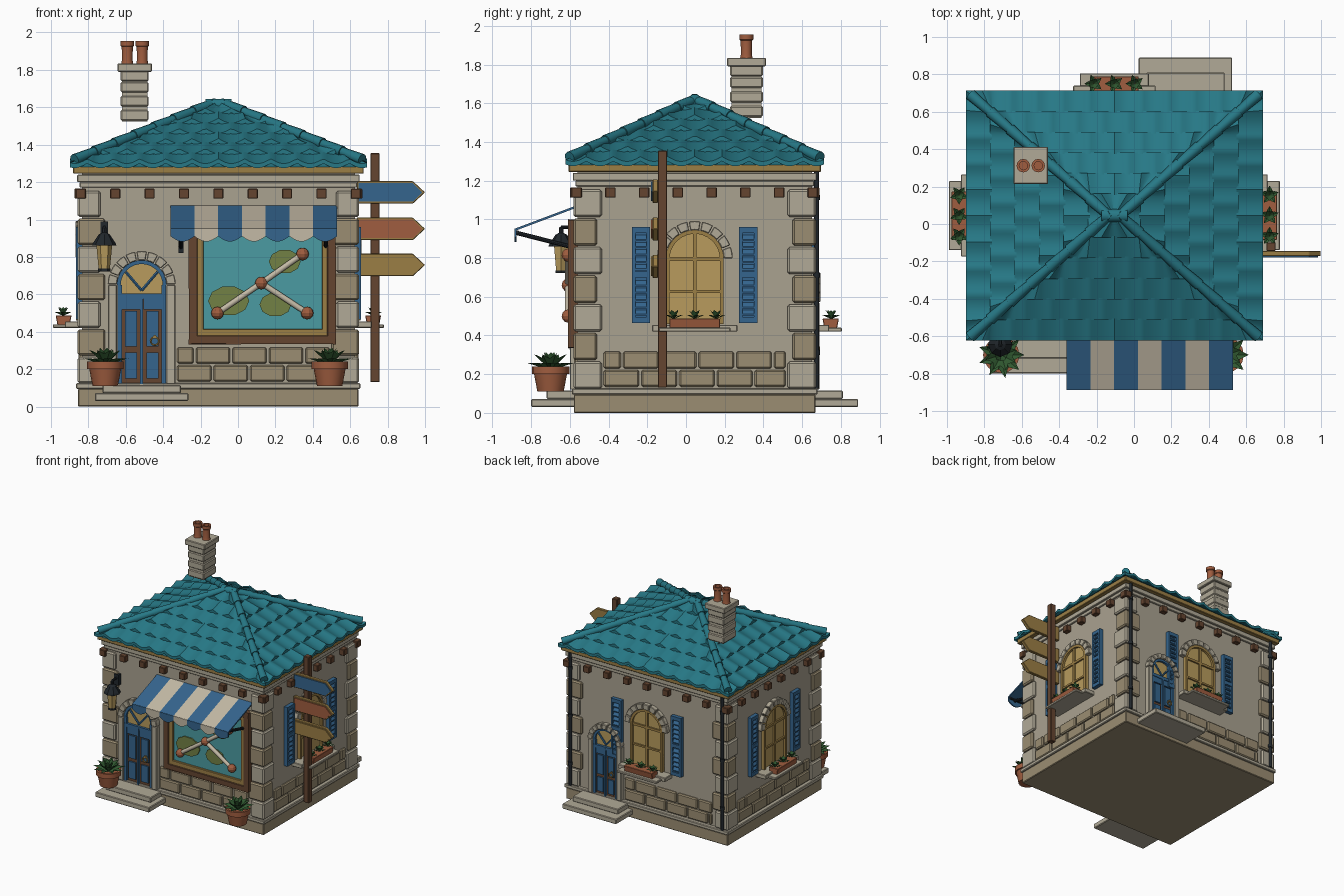
import bpy, bmesh
from math import sin, cos, pi, radians
from mathutils import Matrix, Vector

if "Cube" in bpy.data.objects:
    bpy.data.objects.remove(bpy.data.objects["Cube"])

PALETTE = dict(stone=(.44, .40, .31), tan=(.33, .27, .17), wall=(.40, .36, .28), teal=(.02, .19, .24),
               blue=(.035, .13, .27), wood=(.13, .06, .03), gold=(.33, .21, .06), glow=(.48, .33, .11),
               clay=(.35, .11, .05), green=(.03, .10, .03), leaf=(.17, .22, .06), dark=(.015, .02, .025),
               glass=(.07, .33, .36), cream=(.55, .49, .38))
MATS = {}
for key, c in PALETTE.items():
    MATS[key] = bpy.data.materials.new(key)
    MATS[key].diffuse_color = (*c, 1)
I = Matrix()
T = Matrix.Translation


def add(name, parts, mat, M=I, bevel=0, smooth=False):
    """Join (verts, faces) parts into one object."""
    bm = bmesh.new()
    for vs, fs in parts:
        bv = [bm.verts.new(M @ Vector(v)) for v in vs]
        for f in fs:
            bm.faces.new([bv[i] for i in f])
    bmesh.ops.remove_doubles(bm, verts=bm.verts, dist=1e-6)
    bmesh.ops.recalc_face_normals(bm, faces=bm.faces)
    me = bpy.data.meshes.new(name)
    bm.to_mesh(me)
    bm.free()
    me.materials.append(MATS[mat])
    ob = bpy.data.objects.new(name, me)
    bpy.context.collection.objects.link(ob)
    if bevel:
        b = ob.modifiers.new("bevel", 'BEVEL')
        b.width, b.segments = bevel, 1
    if smooth:
        bpy.context.view_layer.objects.active = ob
        ob.select_set(True)
        bpy.ops.object.shade_smooth_by_angle(angle=radians(40))
        ob.select_set(False)
    return ob


def prism(pts, a, b, axis='y'):
    put = {'x': lambda p, t: (t, p[0], p[1]), 'y': lambda p, t: (p[0], t, p[1]), 'z': lambda p, t: (p[0], p[1], t)}[axis]
    n = len(pts)
    return ([put(p, t) for t in (a, b) for p in pts],
            [list(range(n)), list(range(n, 2 * n))] + [[i, (i + 1) % n, n + (i + 1) % n, n + i] for i in range(n)])


def box(x0, x1, y0, y1, z0, z1):
    return prism([(x0, y0), (x1, y0), (x1, y1), (x0, y1)], z0, z1, 'z')


def lathe(prof, n, c):
    vs = [(c[0] + r * cos(2 * pi * i / n), c[1] + r * sin(2 * pi * i / n), c[2] + z) for r, z in prof for i in range(n)]
    fs = [[j * n + i, j * n + (i + 1) % n, (j + 1) * n + (i + 1) % n, (j + 1) * n + i]
          for j in range(len(prof) - 1) for i in range(n)]
    return vs, fs + [list(range(n)), list(range((len(prof) - 1) * n, len(prof) * n))]


def tube(p, q, r0, r1=None, n=10):
    p, q = Vector(p), Vector(q)
    vs, fs = lathe([(r0, 0), (r1 or r0, (q - p).length)], n, (0, 0, 0))
    R = T(p) @ (q - p).to_track_quat('Z', 'Y').to_matrix().to_4x4()
    return [R @ Vector(v) for v in vs], fs


def arc(cx, cz, r, a0, a1, n):
    return [(cx + r * cos(a0 + (a1 - a0) * i / n), cz + r * sin(a0 + (a1 - a0) * i / n)) for i in range(n + 1)]


def arch(hw, z0, zs):
    return [(-hw, z0), (hw, z0)] + arc(0, zs, hw, 0, pi, 16)


def voussoirs(r0, r1, zs, y0, y1, n=9, gap=.02):
    return [prism(arc(0, zs, r1, pi * k / n + gap, pi * (k + 1) / n - gap, 2)
                  + arc(0, zs, r0, pi * (k + 1) / n - gap, pi * k / n + gap, 2), y0, y1) for k in range(n)]


def leaves(c, n, length, width, tilt, turn=0):
    out = []
    for i in range(n):
        a = 2 * pi * i / n + turn
        d, s = Vector((cos(a) * cos(tilt), sin(a) * cos(tilt), sin(tilt))), Vector((-sin(a), cos(a), 0))
        c0, up = Vector(c), Vector((0, 0, width * .5))
        m = c0 + d * length * .55
        out.append(([c0, m + s * width + up, c0 + d * length, m - s * width + up, m], [(0, 4, 1), (1, 4, 2), (2, 4, 3), (3, 4, 0)]))
    return out


# ---- body: plinth, walls, cornice
HX, HY = .73, .605
C = T((-.105, .045, 0))
slab = lambda ex, z0, z1: box(-HX - ex, HX + ex, -HY - ex, HY + ex, z0, z1)
add("plinth", [slab(.02, 0, .095)], 'tan', C, .005)
add("plinth_lip", [slab(.03, .095, .125)], 'stone', C, .005)
add("walls", [slab(0, .12, 1.25)], 'wall', C)
add("cornice", [slab(.012, 1.17, 1.2), slab(.025, 1.2, 1.24)], 'stone', C, .004)
add("eave_fascia", [slab(.047, 1.245, 1.285)], 'gold', C, .004)

# ---- per-wall trim; local -y points out of each wall
WALLS = {'front': (0, HX, HY), 'right': (90, HY, HX), 'back': (180, HX, HY), 'left': (270, HY, HX)}
frame = {}
for key, (ang, hw, d) in WALLS.items():
    M = frame[key] = C @ Matrix.Rotation(radians(ang), 4, 'Z') @ T((0, -d, 0))
    n = 9 if hw == HX else 8
    xs = [(-1 + 2 * i / (n - 1)) * (hw + .005) for i in range(n)]
    add(key + "_eave_brackets", [box(x - .027, x + .027, -.04, .01, 1.112, 1.165) for x in xs], 'wood', M, .004)
    lo = {'front': -.22, 'back': -.21}.get(key, -hw + .135)
    hi, blocks = hw - .135, []
    for row in range(2):
        x = lo - row * .095
        while x < hi - .02:
            a, b = max(x, lo), min(x + .183, hi)
            blocks.append(box(a, b, -.018, .01, .135 + row * .095, .222 + row * .095))
            x += .195
    add(key + "_wainscot_blocks", blocks, 'tan', M, .008)

# corner quoins, alternating long and short
for i in range(7):
    z, (a, b) = .125 + i * .148, ((.125, .10) if i % 2 else (.10, .125))
    q = [box(*sorted((sx * (HX + .022), sx * (HX - a))), *sorted((sy * (HY + .022), sy * (HY - b))), z, z + .14)
         for sx in (-1, 1) for sy in (-1, 1)]
    add("corner_stones", q, 'tan' if i % 2 else 'stone', C, .01)

# ---- hipped roof with rows of scooped tiles
EX, EY, Z0, RISE, ROWS, TW = .785, .66, 1.295, .325, 6, .14
add("roof_core", [([(-EX, -EY, 1.28), (EX, -EY, 1.28), (EX, EY, 1.28), (-EX, EY, 1.28), (0, 0, Z0 + RISE - .01)],
                   [(0, 1, 2, 3), (0, 1, 4), (1, 2, 4), (2, 3, 4), (3, 0, 4)])], 'teal', C)
for key, (ang, hw, _) in WALLS.items():
    W, D = (EX, EY) if hw == HX else (EY, EX)
    parts = []
    for j in range(ROWS):
        t0, t1 = j / ROWS - .012, (j + 1) / ROWS
        w0, w1 = W * (1 - t0), W * (1 - t1)
        n = max(8, int(2 * w0 / TW * 8))
        vs = []
        for i in range(n + 1):
            u = -w0 + 2 * w0 * i / n
            dip = sin(pi * ((u / TW + .5 * (j % 2)) % 1))
            v = max(-w1, min(w1, u))
            vs += [(u, -D * (1 - t0), Z0 + RISE * t0 + .034 - .026 * dip - h) for h in (.024, 0)]
            vs.append((v, -D * (1 - t1), Z0 + RISE * t1 + .012 - .01 * dip))
        parts.append((vs, [(3 * i + k, 3 * i + 3 + k, 3 * i + 4 + k, 3 * i + 1 + k) for i in range(n) for k in (0, 1)]))
    add(key + "_roof_tiles", parts, 'teal', C @ Matrix.Rotation(radians(ang), 4, 'Z'), smooth=True)
hips = []
for sx in (-1, 1):
    for sy in (-1, 1):
        a, b = Vector((sx * EX * .98, sy * EY * .98, Z0 + .025)), Vector((sx * .03, 0, Z0 + RISE))
        hips += [tube(a.lerp(b, k / 7), a.lerp(b, (k + 1.12) / 7), .031, .024) for k in range(7)]
add("hip_ridge_caps", hips + [tube((-.07, 0, 1.612), (.07, 0, 1.612), .035)], 'teal', C, smooth=True)

# ---- chimney
add("chimney_stack", [box(-.62, -.485, .235, .39, 1.525, 1.795)], 'stone')
add("chimney_bands", [box(-.627, -.478, .228, .397, z, z + .055) for z in (1.53, 1.605, 1.68, 1.74)], 'stone', I, .006)
add("chimney_cap", [box(-.645, -.46, .213, .413, 1.79, 1.835)], 'stone', I, .005)
add("chimney_pots", [lathe([(.032, 0), (.028, .02), (.03, .09), (.036, .095), (.036, .12), (.022, .12), (.022, .06)], 12, (x, .312, 1.834))
                     for x in (-.592, -.512)], 'clay', smooth=True)


# ---- arched doors
def door(key, u, s):
    M = frame[key] @ T((u, 0, .12)) @ Matrix.Diagonal((s, 1, s, 1))
    n = key + "_door_"
    add(n + "surround", [box(x, x + .048, -.04, .01, 0, .53) for x in (-.18, .132)] + voussoirs(.132, .182, .53, -.045, .01), 'stone', M, .004)
    add(n + "fanlight", [prism(arch(.13, .47, .53), -.01, .005)], 'glow', M)
    add(n + "back_frame", [box(-.13, .13, -.012, .005, 0, .47)], 'wood', M)
    parts = [box(-.13, .13, -.03, 0, .455, .485), box(-.008, .008, -.032, 0, 0, .47)]
    for k in (-1, 1):
        parts += [box(*sorted((k * .106, k * .13)), -.028, 0, 0, .53), box(*sorted((k * .025, k * .09)), -.024, 0, .03, .17),
                  box(*sorted((k * .025, k * .09)), -.024, 0, .20, .39), box(*sorted((k * .01, k * .11)), -.024, 0, .4, .46),
                  tube((0, -.015, .5), (k * .085, -.015, .6), .009, n=6)]
    add(n + "leaves", parts + voussoirs(.112, .132, .53, -.028, 0, 9, 0), 'blue', M)
    ring = [(.07 + .022 * cos(i * pi / 5), -.035, .23 + .022 * sin(i * pi / 5)) for i in range(11)]
    add(n + "knocker", [tube(ring[i], ring[i + 1], .006, n=6) for i in range(10)] + [tube((.07, -.01, .252), (.07, -.042, .252), .01)], 'gold', M)
    add(n + "steps", [box(-.25, .25, -.24, .01, .03, .072), box(-.21, .21, -.16, .01, .072, .115)], 'stone', frame[key] @ T((u, 0, 0)), .005)


door('front', -.41, 1)
door('back', -.38, .85)


# ---- arched windows with shutters and flower boxes
def window(key):
    M = frame[key]
    n = key + "_window_"
    add(n + "pane", [prism(arch(.15, .46, .795), -.012, .005)], 'glow', M)
    bars = [box(-.009, .009, -.025, 0, .46, .94), box(-.145, .145, -.025, 0, .785, .805), box(-.145, .145, -.025, 0, .62, .635)]
    bars += [box(*sorted((k * .13, k * .15)), -.03, 0, .46, .795) for k in (-1, 1)]
    add(n + "frame", bars + voussoirs(.13, .15, .795, -.03, 0, 9, 0), 'gold', M)
    add(n + "arch_stones", voussoirs(.15, .197, .795, -.035, .01), 'stone', M, .004)
    parts = []
    for k in (-1, 1):
        span = lambda a, b: sorted((k * a, k * b))
        parts += [box(*span(.23, .325), -.012, 0, .465, .96)]
        parts += [box(*span(a, a + .018), -.032, 0, .465, .96) for a in (.23, .307)]
        parts += [box(*span(.23, .325), -.032, 0, z, z + .03) for z in (.465, .7, .93)]
        parts += [prism([(-.012, z), (-.03, z - .008), (-.03, z), (-.012, z + .022)], *span(.248, .307), 'x')
                  for z0 in (.51, .745) for z in [z0 + .038 * i for i in range(5)]]
    add(n + "shutters", parts, 'blue', M)
    add(n + "sill", [box(-.22, .22, -.09, .01, .42, .455), box(-.185, .185, -.155, -.08, .42, .44)], 'stone', M, .004)
    add(n + "flower_box", [prism([(-.065, .435), (-.13, .435), (-.14, .488), (-.055, .488)], -.13, .13, 'x')], 'clay', M, .003)
    add(n + "box_plants", [l for x in (-.11, 0, .11) for t, m in ((.4, 0), (1, .6))
                           for l in leaves((x, -.1, .485), 5, .055, .014, t, m)], 'green', M)


for key in ('right', 'back', 'left'):
    window(key)

# ---- shop window with decorative panel, wall plane y = -0.56
Y = -.56
rim = lambda x0, x1, z0, z1, w, d: [box(x0, x0 + w, Y - d, Y, z0, z1), box(x1 - w, x1, Y - d, Y, z0, z1),
                                    box(x0, x1, Y - d, Y, z0, z0 + w), box(x0, x1, Y - d, Y, z1 - w, z1)]
add("shop_window_outer_frame", rim(-.262, .522, .335, 1.0, .045, .05), 'wood', I, .003)
add("shop_window_inner_frame", rim(-.222, .485, .378, .96, .037, .042), 'gold', I, .003)
add("shop_window_glass", [box(-.19, .45, Y - .025, Y, .41, .93)], 'glass')
add("panel_leaf_shapes", [prism([(x + a * cos(i * pi / 5), z + b * sin(i * pi / 5)) for i in range(10)], Y - .035, Y - .02)
                          for x, z, a, b in ((-.05, .565, .11, .08), (.25, .775, .085, .065), (.2, .545, .085, .065))], 'leaf')
nodes = [(.125, Y - .05, .66), (.345, Y - .05, .815), (.37, Y - .05, .5), (-.11, Y - .05, .5)]
add("panel_rods", [tube(nodes[0], q, .016) for q in nodes[1:]], 'cream', smooth=True)
add("panel_balls", [lathe([(.034 * sin(i * pi / 6) + 1e-7, -.034 * cos(i * pi / 6)) for i in range(7)], 10, q) for q in nodes], 'clay')

# ---- striped awning with scalloped valance
for color, ids in (('blue', range(0, 7, 2)), ('cream', range(1, 7, 2))):
    parts = []
    for i in ids:
        a = -.36 + i * .127
        b = a + .127
        parts += [prism([(Y, 1.062), (-.885, .94), (-.885, .952), (Y, 1.074)], a, b, 'x'),
                  prism([(a, .95), (a, .91)] + [(a + .127 * k / 8, .91 - .028 * sin(pi * k / 8)) for k in range(1, 8)]
                        + [(b, .91), (b, .95)], -.887, -.877)]
    add("awning_stripes_" + color, parts, color)
add("awning_arms", [tube((x, Y, .85), (x, -.875, .93), .012) for x in (-.305, .47)]
    + [box(x - .013, x + .013, Y - .02, Y, .82, .89) for x in (-.305, .47)] + [tube((-.35, -.872, .935), (.52, -.872, .935), .009)], 'dark')

# ---- wall lantern
L = (-.715, -.645, 0)
add("lantern_glass", [lathe([(.03, .735), (.042, .86)], 6, L)], 'glow')
add("lantern_metal", [lathe([(.066, .86), (.06, .875), (.03, .92), (.012, .93), (.012, .955), (.001, .965)], 8, L),
                      lathe([(.034, .722), (.034, .737)], 6, L), tube((L[0], Y, .96), (L[0], L[1], .96), .009),
                      box(L[0] - .02, L[0] + .02, Y - .03, Y, .9, .99)], 'dark')

# ---- potted plants
for side, x in (("left", -.71), ("right", .49)):
    c = (x, -.70, .11)
    add(side + "_pot", [lathe([(.068, 0), (.085, .09), (.097, .09), (.097, .13), (.08, .13), (.078, .11)], 16, c)], 'clay', smooth=True)
    add(side + "_pot_plant", [l for n, ln, t, m in ((9, .13, .3, 0), (8, .12, .75, .3), (5, .1, 1.2, .1))
                              for l in leaves((x, -.70, .22), n, ln, .027, t, m)], 'green')

# ---- signpost with three arrow boards
add("signpost", [box(.708, .757, -.145, -.098, .13, 1.355)], 'wood', I, .004)
for z, color in ((1.145, 'blue'), (.95, 'clay'), (.757, 'gold')):
    pts = lambda e: [(.635 + e, z - .06 + e), (.935, z - .06 + e), (1 - e * 1.5, z), (.935, z + .06 - e), (.635 + e, z + .06 - e)]
    add("arrow_board_back", [prism(pts(0), -.172, -.145)], 'gold', I, .003)
    add("arrow_board_face", [prism(pts(.01), -.18, -.17)], color)

# ---- drainpipes on the rear corners
add("drainpipes", [tube((x, .675, .125), (x, .675, 1.25), .013) for x in (-.81, .60)]
    + [lathe([(.019, 0), (.019, .025)], 10, (x, .675, z)) for x in (-.81, .60) for z in (.3, .7, 1.1)], 'dark', smooth=True)

for m in bpy.data.materials:
    if m.users and not m.is_grease_pencil:
        m.use_nodes = True
        m.node_tree.nodes["Principled BSDF"].inputs["Base Color"].default_value = m.diffuse_color
